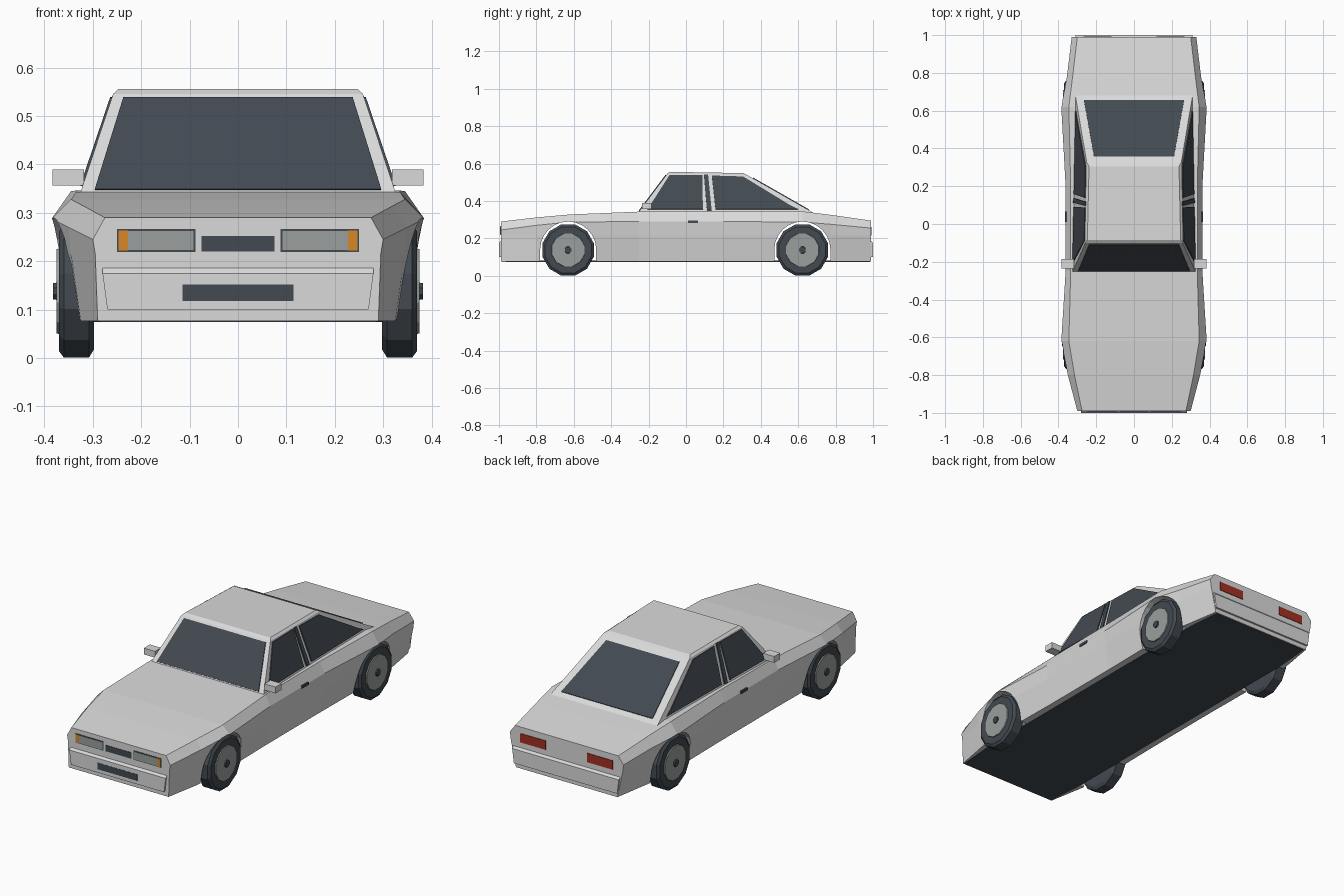
import bpy, bmesh, math
from mathutils import Vector

if "Cube" in bpy.data.objects:
    bpy.data.objects.remove(bpy.data.objects["Cube"])


def material(name, rgb):
    m = bpy.data.materials.new(name)
    m.use_nodes = True
    m.diffuse_color = (*rgb, 1)
    m.node_tree.nodes["Principled BSDF"].inputs["Base Color"].default_value = (*rgb, 1)
    return m


PAINT = material("silver paint", (0.7, 0.7, 0.7))
DARK = material("dark glass and rubber", (0.055, 0.068, 0.082))
GREY = material("lamp and rim grey", (0.32, 0.35, 0.34))
ORANGE = material("indicator orange", (0.68, 0.25, 0.02))
RED = material("tail lamp red", (0.36, 0.03, 0.015))


def finish(name, bm, mat):
    bmesh.ops.recalc_face_normals(bm, faces=bm.faces)
    me = bpy.data.meshes.new(name)
    bm.to_mesh(me)
    bm.free()
    me.materials.append(mat)
    ob = bpy.data.objects.new(name, me)
    bpy.context.collection.objects.link(ob)
    return ob


def loft(name, rings, mat):
    """Join closed rings of equal length and cap both ends."""
    bm = bmesh.new()
    loops = [[bm.verts.new(p) for p in ring] for ring in rings]
    n = len(loops[0])
    for a, b in zip(loops, loops[1:]):
        for i in range(n):
            j = (i + 1) % n
            bm.faces.new((a[i], a[j], b[j], b[i]))
    bm.faces.new(loops[0])
    bm.faces.new(loops[-1])
    return finish(name, bm, mat)


def box(name, x, y, z, mat):
    ring = [(x[0], y[0]), (x[1], y[0]), (x[1], y[1]), (x[0], y[1])]
    return loft(name, [[(*p, h) for p in ring] for h in z], mat)


def plate(name, pts, mat, outward, lift=0.004):
    """Thin panel laid over a flat surface and lifted slightly outward."""
    pts = [Vector(p) for p in pts]
    n = (pts[1] - pts[0]).cross(pts[2] - pts[0]).normalized()
    if n.dot(Vector(outward)) < 0:
        n.negate()
    return loft(name, [[p - n * 0.002 for p in pts], [p + n * lift for p in pts]], mat)


# Body shell: y, bottom x, crease x, belt x, belt z, shoulder x, shoulder z
stations = [
    (-0.99, 0.29, 0.295, 0.30, 0.245, 0.275, 0.29),
    (-0.80, 0.325, 0.345, 0.35, 0.27, 0.315, 0.312),
    (-0.62, 0.34, 0.375, 0.385, 0.288, 0.345, 0.328),
    (-0.25, 0.335, 0.355, 0.362, 0.29, 0.335, 0.343),
    (0.20, 0.335, 0.355, 0.362, 0.29, 0.335, 0.346),
    (0.62, 0.34, 0.375, 0.385, 0.288, 0.345, 0.345),
    (0.78, 0.33, 0.35, 0.355, 0.275, 0.325, 0.325),
    (0.99, 0.295, 0.325, 0.33, 0.255, 0.30, 0.295),
]
rings = []
for y, xb, xc, xs, zs, xt, zt in stations:
    half = [(xb, 0.077), (xc, 0.215), (xs, zs), (xt, zt)]
    rings.append([(x, y, z) for x, z in half] + [(-x, y, z) for x, z in reversed(half)])
body = loft("body_shell", rings, PAINT)

# Wheel arches
AXLES = {"front": -0.63, "rear": 0.622}
WHEEL_Z = 0.138
for end, cy in AXLES.items():
    arc = [(cy + 0.15 * math.cos(math.pi * i / 12), 0.14 + 0.15 * math.sin(math.pi * i / 12))
           for i in range(13)]
    arc += [(cy - 0.15, 0.02), (cy + 0.15, 0.02)]
    cutter = loft("arch_cutter", [[(x, y, z) for y, z in arc] for x in (-0.5, 0.5)], PAINT)
    cutter.hide_render = True
    mod = body.modifiers.new("arch", "BOOLEAN")
    mod.operation = "DIFFERENCE"
    mod.solver = "EXACT"
    mod.object = cutter
    bpy.context.view_layer.objects.active = body
    bpy.ops.object.modifier_apply(modifier=mod.name)
    bpy.data.objects.remove(cutter)

# Floor pan
outline = [(0.285, -0.985), (0.30, -0.8), (0.30, 0.8), (0.285, 0.985)]
outline += [(-x, y) for x, y in reversed(outline)]
loft("floor_pan", [[(x, y, z) for x, y in outline] for z in (0.074, 0.082)], DARK)


# Cabin with sloped pillars and a chamfered roof
def cabin_ring(xf, yf, zf, xr, yr, zr):
    return [(xf, yf, zf), (xr, yr, zr), (-xr, yr, zr), (-xf, yf, zf)]


loft("cabin", [
    cabin_ring(0.328, -0.258, 0.335, 0.311, 0.685, 0.335),
    cabin_ring(0.258, -0.10, 0.546, 0.25, 0.325, 0.54),
    cabin_ring(0.247, -0.085, 0.556, 0.238, 0.305, 0.549),
], PAINT)


# Windscreen and rear window, placed by height on their sloping panels
def slope_window(name, y0, y1, z0, z1, half_low, half_high, low, high, outward):
    def at(x, z):
        return (x, y0 + (y1 - y0) * (z - z0) / (z1 - z0), z)
    plate(name, [at(-half_low, low), at(half_low, low), at(half_high, high), at(-half_high, high)],
          DARK, outward)


slope_window("windscreen", -0.258, -0.10, 0.335, 0.546, 0.296, 0.237, 0.347, 0.537, (0, -1, 0))
slope_window("rear_window", 0.685, 0.325, 0.335, 0.54, 0.265, 0.212, 0.352, 0.522, (0, 1, 0))


# Side windows, mirrors and handles
def cabin_side(y, z):
    return 0.258 - 0.019 * (y + 0.1) - 0.327 * (z - 0.546)


side_glass = {
    "front_side_window": [(-0.205, 0.355), (0.09, 0.355), (0.088, 0.538), (-0.088, 0.538)],
    "door_pillar_trim": [(0.112, 0.35), (0.137, 0.35), (0.118, 0.54), (0.096, 0.54)],
    "rear_side_window": [(0.158, 0.355), (0.60, 0.355), (0.56, 0.375), (0.305, 0.53), (0.138, 0.535)],
}
for side, s in (("left", 1), ("right", -1)):
    for name, pts in side_glass.items():
        plate(f"{side}_{name}", [(s * cabin_side(y, z), y, z) for y, z in pts], DARK, (s, 0, 0))
    box(f"{side}_mirror", sorted((s * 0.318, s * 0.383)), (-0.235, -0.185), (0.357, 0.39), PAINT)
    box(f"{side}_door_handle", sorted((s * 0.355, s * 0.366)), (0.01, 0.065), (0.283, 0.297), DARK)


# Wheels: tyre with bevelled shoulders, rim, inner disc and hub
def wheel_part(name, cy, s, profile, mat, sides=12):
    loft(name, [[(s * x, cy + r * math.cos(math.tau * (i + 0.5) / sides),
                  WHEEL_Z + r * math.sin(math.tau * (i + 0.5) / sides)) for i in range(sides)]
                for x, r in profile], mat)


for end, cy in AXLES.items():
    for side, s in (("left", 1), ("right", -1)):
        tag = f"{end}_{side}"
        wheel_part(tag + "_tyre", cy, s,
                   [(0.298, 0.125), (0.308, 0.142), (0.36, 0.142), (0.37, 0.128)], DARK)
        wheel_part(tag + "_rim", cy, s, [(0.36, 0.094), (0.375, 0.09)], GREY)
        wheel_part(tag + "_hub", cy, s, [(0.37, 0.02), (0.382, 0.018)], DARK, 8)

# Bumpers with a sloped upper lip
for end, s, w in (("front", -1, 0.28), ("rear", 1, 0.31)):
    profile = [(0.98, 0.197), (1.0, 0.175), (1.0, 0.1), (0.98, 0.1)]
    loft(end + "_bumper", [[(k * (w - 0.01 * (z < 0.15)), s * y, z) for y, z in profile]
                           for k in (-1, 1)], PAINT)


# Lamps and grilles
def face_panel(name, x, z, s, mat, lift=0.002, y=0.99):
    plate(name, [(x[0], s * y, z[0]), (x[1], s * y, z[0]), (x[1], s * y, z[1]), (x[0], s * y, z[1])],
          mat, (0, s, 0), lift)


face_panel("upper_grille", (-0.075, 0.075), (0.22, 0.252), -1, DARK)
face_panel("bumper_intake", (-0.115, 0.115), (0.118, 0.152), -1, DARK, 0.001, 1.0)
for side, s in (("left", 1), ("right", -1)):
    face_panel(f"{side}_headlamp_frame", (s * 0.088, s * 0.25), (0.219, 0.267), -1, DARK)
    face_panel(f"{side}_headlamp", (s * 0.092, s * 0.227), (0.223, 0.263), -1, GREY, 0.004)
    face_panel(f"{side}_indicator", (s * 0.227, s * 0.247), (0.222, 0.264), -1, ORANGE, 0.004)
    face_panel(f"{side}_tail_lamp", (s * 0.12, s * 0.268), (0.215, 0.262), 1, RED, 0.003)
